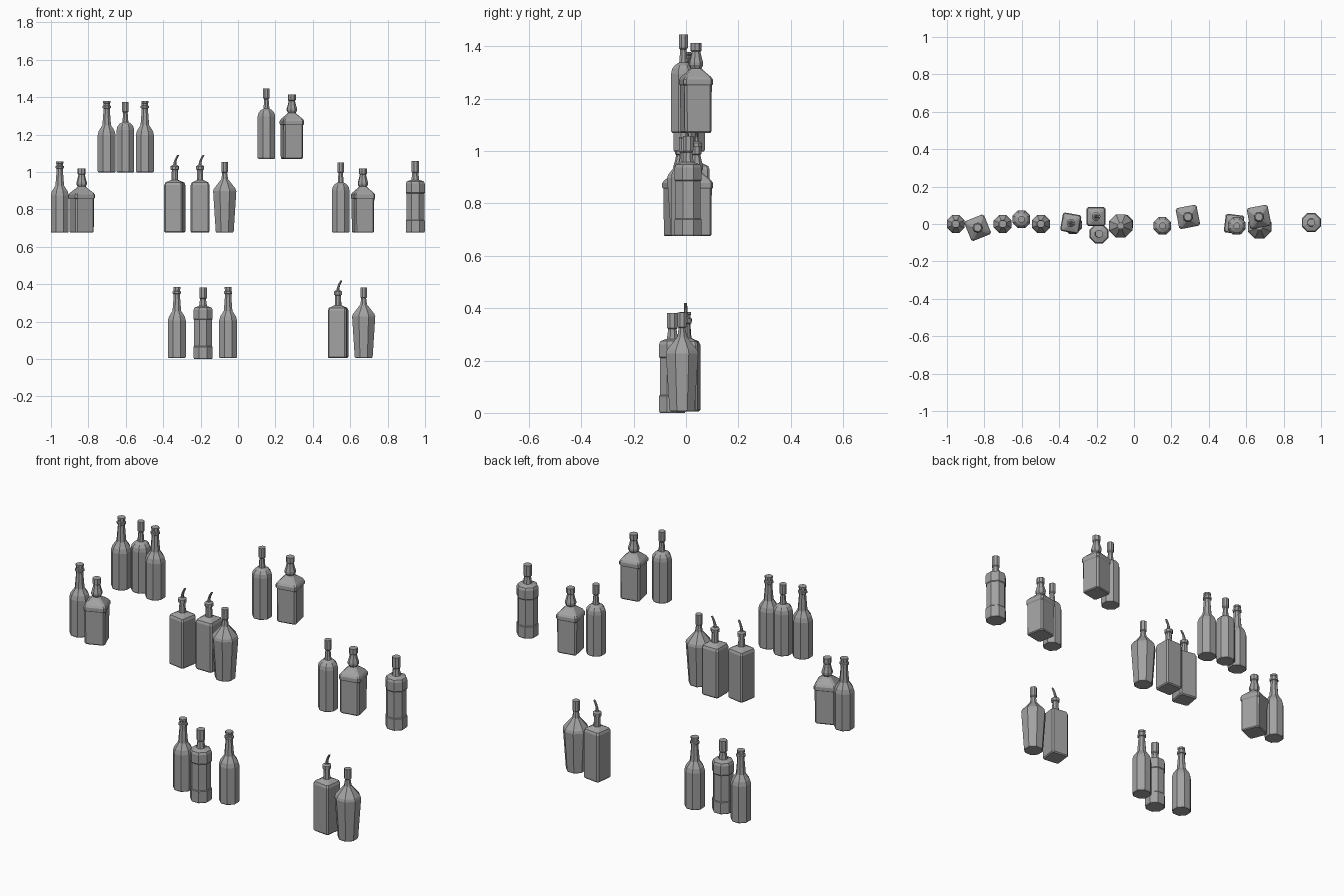
import bpy, bmesh, math
from mathutils import Matrix

cube = bpy.data.objects.get("Cube")
if cube:
    bpy.data.objects.remove(cube, do_unlink=True)

grey = bpy.data.materials.new("plain_grey")
grey.use_nodes = True
colour = (0.36, 0.36, 0.36, 1)
grey.diffuse_color = colour
grey.node_tree.nodes["Principled BSDF"].inputs["Base Color"].default_value = colour

OCT = math.tan(math.pi / 8)   # corner ratio of a regular octagon
SQ = 0.84                     # corner ratio of a chamfered square


def ring(bm, half, z, k=OCT, dx=0):
    """Eight-point cross-section: octagon or chamfered square."""
    c = half * k
    pts = [(half, -c), (half, c), (c, half), (-c, half),
           (-half, c), (-half, -c), (-c, -half), (c, -half)]
    return [bm.verts.new((x + dx, y, z)) for x, y in pts]


def loft(bm, profile):
    """Skin a stack of cross-sections and cap both ends."""
    rings = [ring(bm, *p) for p in profile]
    for lo, hi in zip(rings, rings[1:]):
        for i in range(8):
            j = (i + 1) % 8
            bm.faces.new((lo[i], lo[j], hi[j], hi[i]))
    bm.faces.new(rings[0][::-1])
    bm.faces.new(rings[-1])


def bottle(name, parts, x, y, z, turn=0):
    bm = bmesh.new()
    for profile in parts:
        loft(bm, profile)
    mesh = bpy.data.meshes.new(name)
    bm.to_mesh(mesh)
    bm.free()
    mesh.materials.append(grey)
    obj = bpy.data.objects.new(name, mesh)
    obj.matrix_world = (Matrix.Translation((x, y, z))
                        @ Matrix.Rotation(math.radians(turn), 4, 'Z'))
    bpy.context.collection.objects.link(obj)


# Long-neck bottle with a lip ring
long_neck = [[(.044, 0), (.048, .006), (.048, .2), (.042, .222), (.023, .252),
              (.017, .33), (.017, .342), (.022, .345), (.022, .355),
              (.017, .358), (.017, .368), (.019, .37), (.019, .38)]]
# Round-shouldered bottle with a tall cap
round_shoulder = [[(.043, 0), (.047, .006), (.047, .225), (.043, .244),
                   (.032, .259), (.016, .268), (.012, .318),
                   (.017, .324), (.017, .375)]]
# Square decanter with a collar and bulbous neck
decanter = [[(.048, 0, SQ), (.052, .005, SQ), (.053, .18, SQ), (.057, .186, SQ),
             (.057, .203, SQ), (.051, .213, SQ), (.026, .238, .6),
             (.020, .246), (.026, .258), (.026, .268), (.020, .29),
             (.016, .31), (.020, .314), (.020, .343)]]
# Square bottle with a curved pouring spout
pourer = [[(.045, 0, SQ), (.05, .006, SQ), (.05, .255, SQ), (.045, .268, SQ),
           (.017, .282), (.015, .335), (.021, .338), (.021, .355), (.012, .362)],
          [(.009, .355), (.007, .375, OCT, .001), (.006, .39, OCT, .005),
           (.006, .402, OCT, .011), (.005, .415, OCT, .018)]]
# Tapered bottle, widest at the shoulder
tapered = [[(.044, 0), (.048, .006), (.062, .222), (.058, .235), (.018, .286),
            (.013, .32), (.017, .324), (.017, .378)]]
# Straight bottle with a recessed label band
label_band = [[(.047, 0), (.051, .006), (.051, .064), (.048, .068), (.048, .21),
               (.051, .214), (.051, .262), (.046, .274), (.021, .283),
               (.016, .32), (.020, .325), (.020, .382)]]

low, mid, high, top = .005, .675, .998, 1.07
layout = {
    "long_neck_bottle": (long_neck, [
        (-.953, 0, mid), (-.702, 0, high), (-.498, 0, high),
        (-.327, -.005, low), (-.053, 0, low)]),
    "round_shoulder_bottle": (round_shoulder, [
        (-.602, .025, high), (.152, -.01, top), (.549, -.01, mid)]),
    "square_decanter": (decanter, [
        (-.836, -.02, mid, 22), (.288, .038, top, 11), (.668, .038, mid, 11)]),
    "pourer_bottle": (pourer, [
        (-.338, .005, mid, -10), (-.203, .04, mid), (.535, .0, low, -7)]),
    "tapered_bottle": (tapered, [(-.071, -.01, mid), (.672, -.015, low)]),
    "label_band_bottle": (label_band, [(-.187, -.052, 0), (.948, .008, mid)]),
}
for name, (parts, spots) in layout.items():
    for n, spot in enumerate(spots, 1):
        bottle(f"{name}_{n}", parts, *spot)
